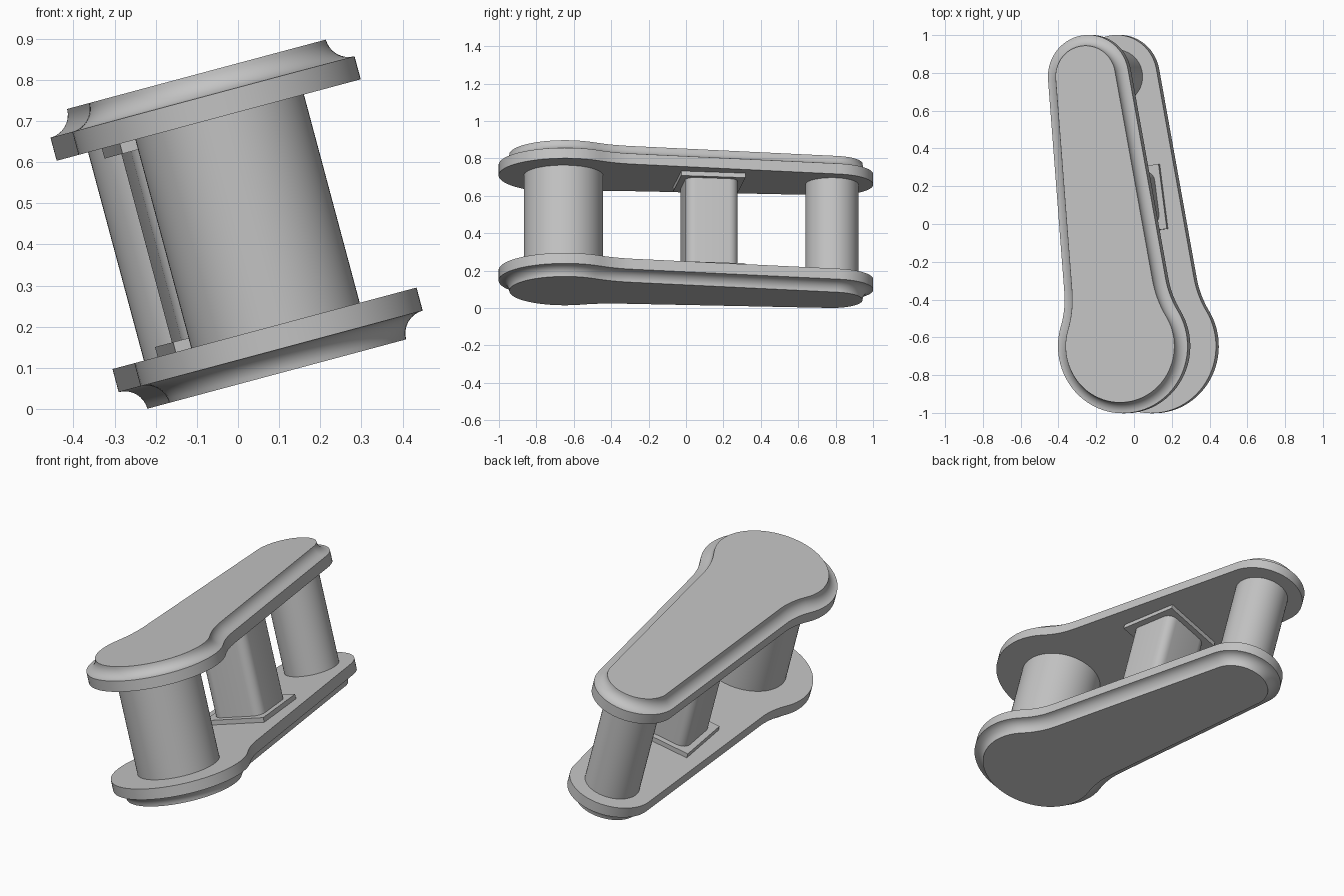
import bpy
import bmesh
from math import sin, cos, pi, radians, sqrt, atan2
from mathutils import Matrix, Vector

cube = bpy.data.objects.get("Cube")
if cube:
    bpy.data.objects.remove(cube, do_unlink=True)

grey = bpy.data.materials.new("plain grey")
grey.use_nodes = True
colour = (0.55, 0.55, 0.55, 1)
grey.diffuse_color = colour
grey.node_tree.nodes["Principled BSDF"].inputs["Base Color"].default_value = colour

# The whole link leans sideways about its long direction
LEAN = Matrix.Translation((0, 0, 0.45)) @ Matrix.Rotation(radians(-15), 4, "Y")

# Two pivots and the line that joins them
BIG, SMALL = Vector((0.024, -0.647)), Vector((-0.165, 0.78))
BIG_R, SMALL_R, NECK_R = 0.355, 0.221, 0.5
LENGTH = (SMALL - BIG).length
AXIS = (SMALL - BIG).normalized()
SIDE = Vector((AXIS.y, -AXIS.x))
TAPER = radians(3)

INNER, RIM, OUTER = 0.262, 0.32, 0.377


def arc(centre, radius, start, end, steps):
    angles = [start + (end - start) * i / steps for i in range(steps + 1)]
    return [Vector((centre[0] + radius * cos(a), centre[1] + radius * sin(a))) for a in angles]


def plate_outline(inset):
    """Keyhole outline: large end, hollow neck, tapering sides, small end."""
    normal = Vector((sin(TAPER), cos(TAPER)))
    along = Vector((cos(TAPER), -sin(TAPER)))
    reach = SMALL_R + LENGTH * sin(TAPER) + NECK_R
    neck = normal * reach + along * sqrt((BIG_R + NECK_R) ** 2 - reach ** 2)
    phi = atan2(neck.y, neck.x)
    half = arc((0, 0), BIG_R - inset, pi, phi, 28)
    half += arc(neck, NECK_R + inset, phi + pi, 1.5 * pi - TAPER, 8)
    half += arc((LENGTH, 0), SMALL_R - inset, pi / 2 - TAPER, 0, 18)
    full = half + [Vector((p.x, -p.y)) for p in reversed(half[1:-1])]
    return [BIG + AXIS * p.x + SIDE * p.y for p in full]


def rounded_square(centre, half, corner):
    """Square in line with the plates, with optional rounded corners."""
    pts = []
    for i in range(4):
        mid = pi / 4 + i * pi / 2
        c = Vector((cos(mid), sin(mid))) * sqrt(2) * (half - corner)
        pts += arc(c, corner, mid - pi / 4, mid + pi / 4, 6) if corner else [c]
    return [centre + AXIS * p.x + SIDE * p.y for p in pts]


def loft(name, sections):
    """Join matching outlines, given as (outline, height), and cap the ends."""
    bm = bmesh.new()
    rings = [[bm.verts.new((p.x, p.y, w)) for p in outline] for outline, w in sections]
    for low, high in zip(rings, rings[1:]):
        for i in range(len(low)):
            j = (i + 1) % len(low)
            bm.faces.new((low[i], low[j], high[j], high[i]))
    bm.faces.new(rings[0])
    bm.faces.new(rings[-1])
    bmesh.ops.recalc_face_normals(bm, faces=bm.faces)
    mesh = bpy.data.meshes.new(name)
    bm.to_mesh(mesh)
    bm.free()
    mesh.materials.append(grey)
    obj = bpy.data.objects.new(name, mesh)
    bpy.context.collection.objects.link(obj)
    obj.matrix_world = LEAN
    bpy.ops.object.select_all(action="DESELECT")
    obj.select_set(True)
    bpy.context.view_layer.objects.active = obj
    bpy.ops.object.shade_smooth_by_angle(angle=radians(30))
    return obj


# Outer plates with a hollow cove above the rim, and thin flanges inside them
middle = BIG.lerp(SMALL, 0.54)
cove = OUTER - RIM
for label, sign in (("upper", 1), ("lower", -1)):
    sections = [(plate_outline(0), sign * INNER)]
    for i in range(9):
        a = i / 8 * pi / 2
        sections.append((plate_outline(cove * sin(a)), sign * (OUTER - cove * cos(a))))
    loft(label + "_plate", sections)
    flange = rounded_square(middle, 0.173, 0)
    loft(label + "_flange", [(flange, sign * (INNER - 0.025)), (flange, sign * INNER)])

# Posts between the plates
posts = {
    "large_post": arc(BIG - Vector((0, 0.008)), 0.212, 0, 2 * pi, 64)[:-1],
    "small_post": arc(SMALL, 0.142, 0, 2 * pi, 48)[:-1],
    "middle_post": rounded_square(middle, 0.141, 0.05),
}
for name, outline in posts.items():
    loft(name, [(outline, -INNER), (outline, INNER)])
